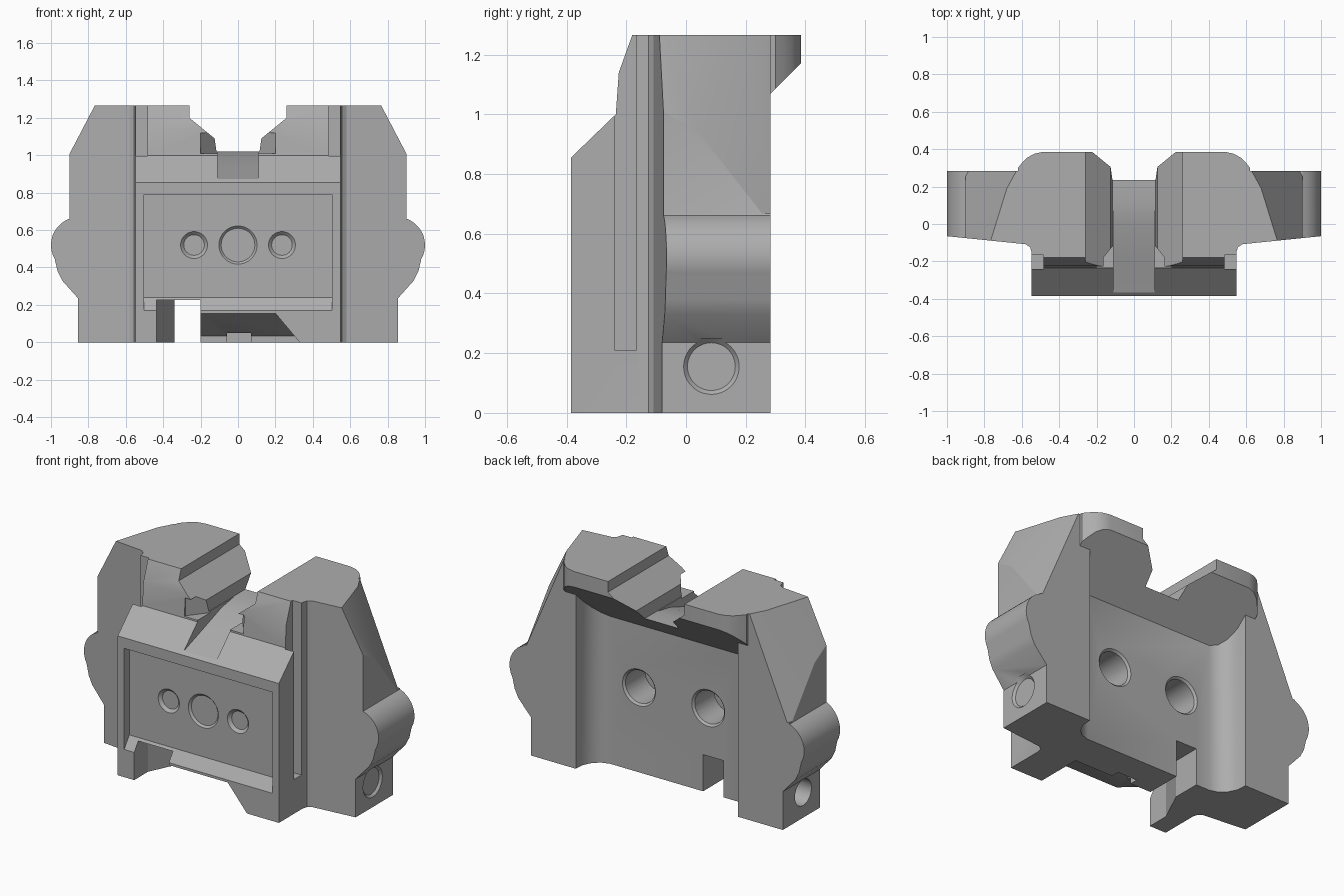
import bpy, bmesh, math
from mathutils import Vector, Matrix

if "Cube" in bpy.data.objects:
    bpy.data.objects.remove(bpy.data.objects["Cube"], do_unlink=True)

metal = bpy.data.materials.new("machined grey")
metal.use_nodes = True
GREY = (0.42, 0.42, 0.42, 1)
metal.diffuse_color = GREY
metal.node_tree.nodes["Principled BSDF"].inputs["Base Color"].default_value = GREY


def add_object(name, bm):
    bmesh.ops.recalc_face_normals(bm, faces=bm.faces)
    mesh = bpy.data.meshes.new(name)
    bm.to_mesh(mesh)
    bm.free()
    mesh.materials.append(metal)
    obj = bpy.data.objects.new(name, mesh)
    bpy.context.collection.objects.link(obj)
    return obj


def prism(name, axis, outline, low, high, cuts=()):
    """Extrude a 2D outline along an axis, then slice off the side each plane faces."""
    def place(p, d):
        return {"x": (d, p[0], p[1]), "y": (p[0], d, p[1]), "z": (p[0], p[1], d)}[axis]
    bm = bmesh.new()
    face = bm.faces.new([bm.verts.new(place(p, low)) for p in outline])
    grown = bmesh.ops.extrude_face_region(bm, geom=[face])["geom"]
    shift = Vector(place((0, 0), high - low))
    bmesh.ops.translate(bm, vec=shift, verts=[v for v in grown if isinstance(v, bmesh.types.BMVert)])
    for a, b, c, outward in cuts:
        a, b, c = Vector(a), Vector(b), Vector(c)
        n = (b - a).cross(c - a).normalized()
        if n.dot(Vector(outward)) < 0:
            n = -n
        bmesh.ops.bisect_plane(bm, geom=bm.verts[:] + bm.edges[:] + bm.faces[:],
                               plane_co=a, plane_no=n, clear_outer=True)
        bmesh.ops.holes_fill(bm, edges=[e for e in bm.edges if e.is_boundary])
    return add_object(name, bm)


def cone(name, start, direction, r1, r2, depth):
    bm = bmesh.new()
    bmesh.ops.create_cone(bm, cap_ends=True, segments=48, radius1=r1, radius2=r2, depth=depth)
    d = Vector(direction).normalized()
    turn = d.to_track_quat("Z", "Y").to_matrix().to_4x4()
    bm.transform(Matrix.Translation(Vector(start) + d * depth / 2) @ turn)
    return add_object(name, bm)


def combine(target, tool, operation):
    mod = target.modifiers.new("combine", "BOOLEAN")
    mod.operation = operation
    mod.solver = "EXACT"
    mod.object = tool
    bpy.context.view_layer.objects.active = target
    bpy.ops.object.modifier_apply(modifier=mod.name)
    bpy.data.objects.remove(tool, do_unlink=True)


def flip(points, s):
    return [(s * p[0],) + tuple(p[1:]) for p in points]


def hole(start, direction, radius, depth, rim=0):
    """Drill a hole with an optional chamfered rim."""
    d = Vector(direction)
    combine(body, cone("drill", Vector(start) - d * 0.03, d, radius, radius, depth + 0.03), "DIFFERENCE")
    if rim:
        w = rim - radius
        combine(body, cone("rim", Vector(start) - d * w, d, rim + w, radius, 2 * w), "DIFFERENCE")


# Central block with sloped front shoulder and undercut back
body = prism("housing_body", "x", [
    (-.385, 0), (-.385, .855), (-.235, 1), (-.225, 1.14), (-.18, 1.265),
    (.25, 1.265), (.25, 1.035), (.12, .905), (.12, 0)], -.547, .547)

# Overhanging head, rounded at the back corners
corner = [(.62, .3), (.6, .325), (.57, .355), (.535, .375), (.49, .385)]
head = prism("head", "z", [(-.62, -.1), (.62, -.1)] + corner + flip(corner[::-1], -1), .7, 1.265)
combine(head, prism("undercut", "x", [(-.2, 1.3), (.42, 1.3), (.42, 1.205), (.385, 1.17),
                                      (.12, .905), (-.2, .905)], -1, 1), "INTERSECT")
combine(body, head, "UNION")

# Side wings with mounting ears
ear = [(.85 + .15 * math.cos(math.radians(t)), .52 + .15 * math.sin(math.radians(t)))
       for t in range(-30, 71, 10)]
front_outline = [(.4, 0), (.855, 0), (.855, .235), (.94, .33), (.965, .38)] + ear + [
    (.9, .667), (.9, 1), (.9, 1.265), (.4, 1.265)]
plan_outline = [(.4, .118), (.43, .12), (.48, .135), (.52, .17), (.545, .22), (.55, .283),
                (1.1, .283), (1.1, -.055), (.58, -.108), (.555, -.125), (.545, -.16), (.4, -.16)]
for s in (1, -1):
    side_cut = flip([(.765, -.085, 1.265), (.68, .19, 1.265), (.9, -.06, 1), (1, 0, .5)], s)
    back_cut = flip([(.68, .19, 1.265), (.62, .3, 1.265), (.885, .283, .667), (1, 1, .3)], s)
    wing = prism("wing", "y", flip(front_outline, s), -.3, .4)
    combine(wing, prism("wing_plan", "z", flip(plan_outline, s), -.1, 1.4), "INTERSECT")
    # Slice only above the ears
    for cut in (side_cut, back_cut):
        far = flip([(.4, -.5), (1.3, -.5), (1.3, .6), (.4, .6)], s)
        a, b, c, out = cut
        keep = tuple(-v for v in out)
        combine(wing, prism("slice", "z", far, .667, 1.6, [(a, b, c, keep)]), "DIFFERENCE")
    combine(body, wing, "UNION")

# Top valley and its sloping channel
valley = [(.26, 1.4), (.26, 1.2), (.125, 1.09), (.115, 1.02)]
combine(body, prism("valley", "y", valley + flip(valley[::-1], -1), -.6, .6), "DIFFERENCE")
combine(body, prism("channel", "x", [(-.5, .84), (-.37, .872), (-.2, .93), (0, 1), (.12, 1.02),
                                     (.12, 1.2), (-.5, 1.2)], -.11, .11), "DIFFERENCE")
for s in (1, -1):
    # Chamfer where the valley meets the front
    combine(body, prism("valley_chamfer", "z", flip([(.1, -.4), (.2, -.4), (.2, -.225), (.1, -.1)], s),
                        1.01, 1.12), "DIFFERENCE")
    # Vertical side groove
    combine(body, prism("groove", "z", flip([(.485, -.24), (.6, -.24), (.6, -.165), (.485, -.165)], s),
                        .21, 1.4), "DIFFERENCE")

# Front panel recess with sloped sill
combine(body, prism("panel", "x", [(-.4, .149), (-.335, .24), (-.335, .79), (-.4, .79)],
                    -.503, .503), "DIFFERENCE")

# Underside relief and through slot
combine(body, prism("relief", "x", [(-.45, -.05), (-.45, .155), (-.385, .155), (-.1, .035), (-.1, -.05)],
                    -.3, .5, [((.2, 0, .155), (.2, 1, .155), (.33, 0, 0), (1, 0, 1))]), "DIFFERENCE")
combine(body, prism("slot", "z", [(-.435, -.5), (-.2, -.5), (-.2, .3), (-.34, .3), (-.34, -.05),
                                  (-.435, -.25)], -.1, .225), "DIFFERENCE")
combine(body, prism("small_slot", "y", [(-.06, -.05), (.07, -.05), (.07, .05), (-.06, .05)],
                    -.2, -.05), "DIFFERENCE")

# Drilled holes
hole((0, -.335, .52), (0, 1, 0), .09, .6, .102)
for s in (1, -1):
    hole((s * .235, -.335, .52), (0, 1, 0), .055, .6, .072)
    hole((s * .235, .12, .52), (0, -1, 0), .1, .2, .112)
    hole((s * .85, -.075, .52), (0, 1, 0), .066, .5)
    hole((s * .85, -.075, .52), (0, 1, 0), .093, .04)
    hole((s * .855, .085, .155), (-s, 0, 0), .08, .2, .093)
    hole((s * .41, .22, 1.265), (0, 0, -1), .12, .11, .135)
    hole((s * .51, -.01, 1.265), (0, 0, -1), .067, 1.5, .084)
    hole((s * .51, -.01, 0), (0, 0, 1), .067, .1, .084)

# Finish: rest on the ground, crisp machined edges
bpy.ops.object.select_all(action="DESELECT")
body.select_set(True)
bpy.context.view_layer.objects.active = body
bpy.ops.object.shade_smooth_by_angle(angle=math.radians(25))
